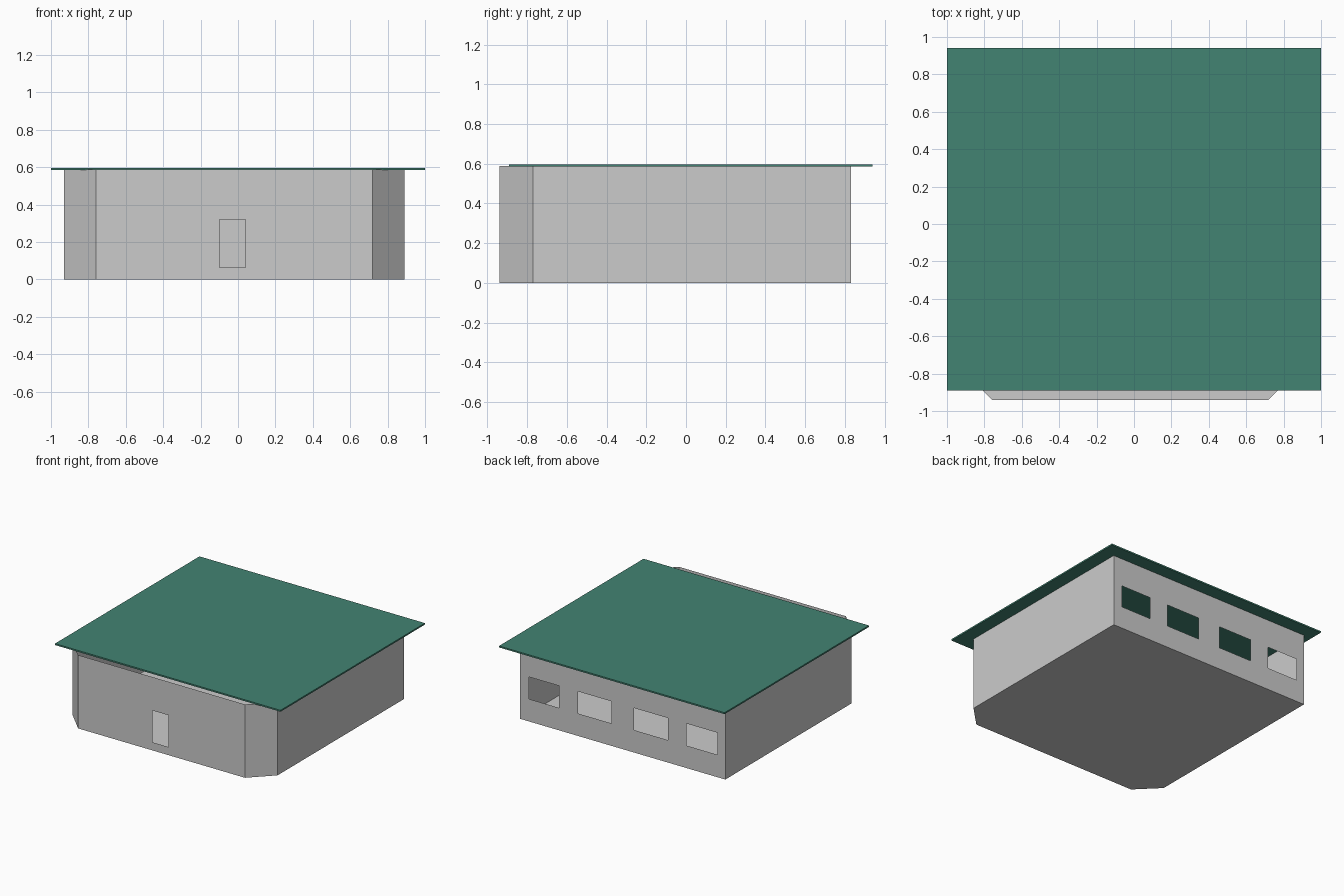
import bpy, bmesh
from mathutils import Vector

if "Cube" in bpy.data.objects:
    bpy.data.objects.remove(bpy.data.objects["Cube"])

WALL_H = 0.588

# Floor plan outline, counter-clockwise, with two cut front corners
PLAN = [(-0.76, -0.94), (0.72, -0.94), (0.89, -0.77),
        (0.89, 0.83), (-0.93, 0.83), (-0.93, -0.77)]

# Openings per wall index: (distance from wall start, end, bottom z, top z)
DOOR = [(0.66, 0.80, 0.065, 0.32)]
WINDOWS = [(0.08, 0.345, 0.18, 0.357), (0.515, 0.81, 0.18, 0.357),
           (1.01, 1.31, 0.18, 0.357), (1.475, 1.75, 0.18, 0.357)]
OPENINGS = {0: DOOR, 3: WINDOWS}


def finish(bm, name):
    bmesh.ops.remove_doubles(bm, verts=bm.verts, dist=1e-5)
    mesh = bpy.data.meshes.new(name)
    bm.to_mesh(mesh)
    bm.free()
    obj = bpy.data.objects.new(name, mesh)
    bpy.context.collection.objects.link(obj)
    return obj


def add_wall(bm, start, end, openings):
    """Thin wall split into a grid, leaving out the cells of its openings."""
    a, b = Vector((*start, 0)), Vector((*end, 0))
    length = (b - a).length
    along = (b - a).normalized()
    us = sorted({0, length} | {u for o in openings for u in o[:2]})
    zs = sorted({0, WALL_H} | {z for o in openings for z in o[2:]})
    for u0, u1 in zip(us, us[1:]):
        for z0, z1 in zip(zs, zs[1:]):
            u, z = (u0 + u1) / 2, (z0 + z1) / 2
            if any(o[0] < u < o[1] and o[2] < z < o[3] for o in openings):
                continue
            bm.faces.new([bm.verts.new(a + along * p + Vector((0, 0, q)))
                          for p, q in ((u0, z0), (u1, z0), (u1, z1), (u0, z1))])


# Walls with doorway and back windows
bm = bmesh.new()
for i, start in enumerate(PLAN):
    add_wall(bm, start, PLAN[(i + 1) % len(PLAN)], OPENINGS.get(i, []))
finish(bm, "walls")

# Floor
bm = bmesh.new()
bm.faces.new([bm.verts.new((x, y, 0)) for x, y in reversed(PLAN)])
finish(bm, "floor")

# Flat overhanging roof slab
bm = bmesh.new()
bmesh.ops.create_cube(bm, size=1)
bmesh.ops.scale(bm, verts=bm.verts, vec=(2.0, 1.83, 0.012))
bmesh.ops.translate(bm, verts=bm.verts, vec=(0, 0.025, 0.591))
roof = finish(bm, "roof")
green = bpy.data.materials.new("roof_green")
green.diffuse_color = (0.055, 0.23, 0.17, 1)
green.use_nodes = True
green.node_tree.nodes["Principled BSDF"].inputs["Base Color"].default_value = green.diffuse_color
roof.data.materials.append(green)
